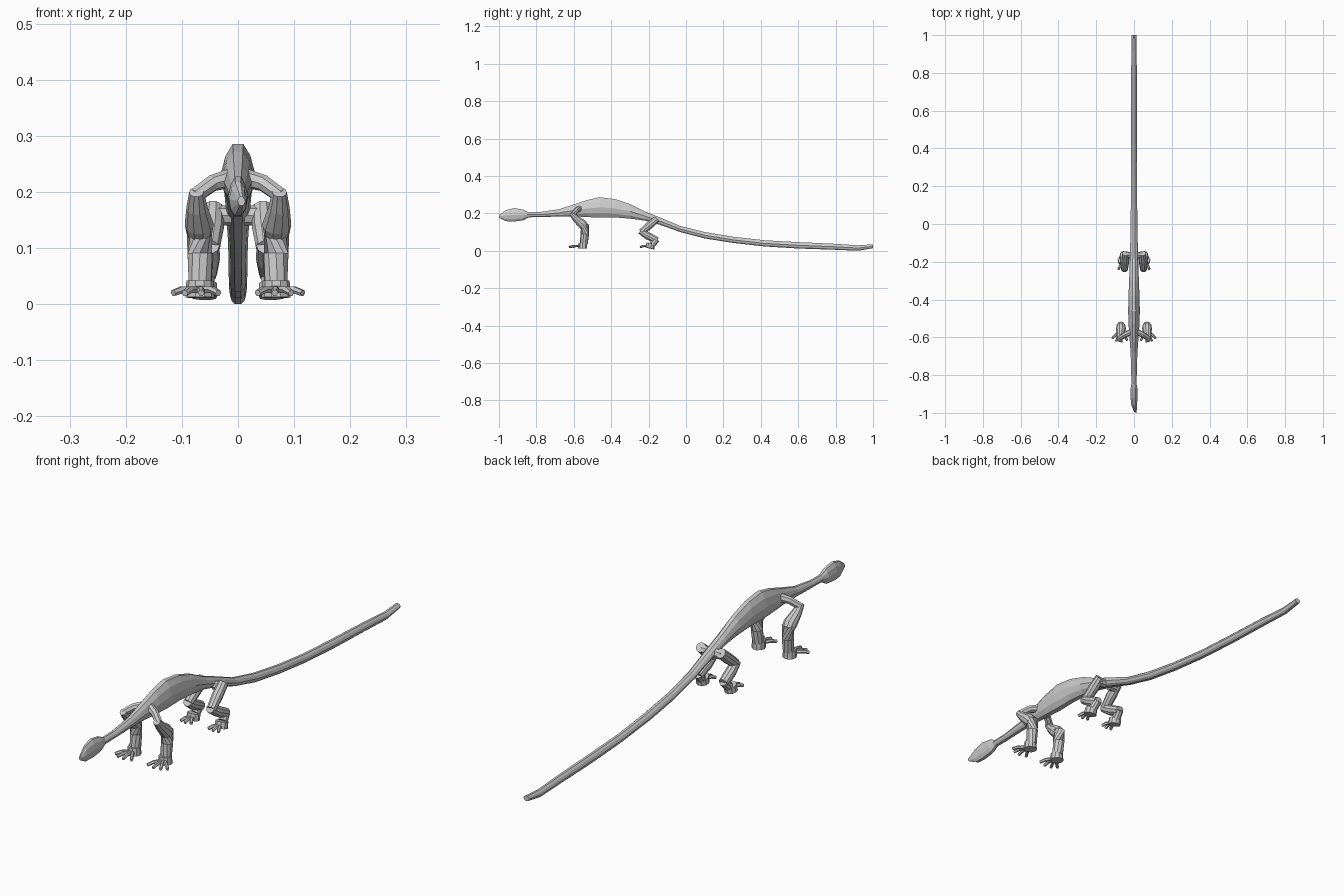
import bpy, bmesh, math
from mathutils import Vector


def skin_rings(bm, rings):
    """Bridge matching vertex rings and cap both ends."""
    loops = [[bm.verts.new(p) for p in r] for r in rings]
    n = len(loops[0])
    for a, b in zip(loops, loops[1:]):
        for i in range(n):
            j = (i + 1) % n
            bm.faces.new((a[i], a[j], b[j], b[i]))
    bm.faces.new(loops[0][::-1])
    bm.faces.new(loops[-1])


def tube(bm, stations, sides=8):
    """Straight or bent tube through (point, radius) stations."""
    pts = [Vector(p) for p, _ in stations]
    rings = []
    for i, (p, r) in enumerate(stations):
        d = pts[min(i + 1, len(pts) - 1)] - pts[max(i - 1, 0)]
        q = d.to_track_quat('Z', 'Y')
        rings.append([pts[i] + q @ Vector((r * math.cos(2 * math.pi * k / sides),
                                           r * math.sin(2 * math.pi * k / sides), 0))
                      for k in range(sides)])
    skin_rings(bm, rings)


def finish(name, bm, mirror=False):
    bmesh.ops.recalc_face_normals(bm, faces=bm.faces)
    me = bpy.data.meshes.new(name)
    bm.to_mesh(me)
    bm.free()
    ob = bpy.data.objects.new(name, me)
    bpy.context.collection.objects.link(ob)
    if mirror:
        ob.modifiers.new("mirror", 'MIRROR')
    return ob


SECTION = [(0.3, 1), (0.72, 0.6), (1, 0), (0.8, -0.6), (0.35, -1),
           (-0.35, -1), (-0.8, -0.6), (-1, 0), (-0.72, 0.6), (-0.3, 1)]


def loft(name, stations):
    """Loft along y from (y, top z, bottom z, half width)."""
    bm = bmesh.new()
    skin_rings(bm, [[(w * sx, y, (t + b) / 2 + (t - b) / 2 * sz) for sx, sz in SECTION]
                    for y, t, b, w in stations])
    return finish(name, bm)


# neck, arched torso and long tail
loft("body_and_tail", [
    (-0.88, .206, .178, .013), (-0.78, .207, .180, .015), (-0.68, .222, .183, .018),
    (-0.60, .247, .184, .024), (-0.53, .271, .180, .029), (-0.46, .286, .177, .031),
    (-0.38, .276, .178, .029), (-0.30, .250, .172, .026), (-0.22, .210, .161, .023),
    (-0.14, .178, .139, .021), (-0.03, .132, .100, .018), (0.10, .100, .066, .017),
    (0.25, .075, .042, .017), (0.42, .056, .023, .016), (0.60, .046, .012, .016),
    (0.78, .038, .006, .015), (0.92, .029, .000, .014), (1.0, .034, .014, .013)])

# wedge-shaped head
head = loft("head", [
    (-1.0, .192, .176, .007), (-0.96, .217, .158, .016), (-0.92, .228, .156, .018),
    (-0.87, .220, .162, .018), (-0.84, .204, .180, .012)])
for v in head.data.vertices:
    if v.co.y < -0.95:
        v.co.y += 0.4 * (0.007 - v.co.x) if v.co.y < -0.99 else -0.6 * v.co.x
        v.co.x += 0.006 if v.co.y < -0.98 else 0

# front legs: upper arm, flared forearm, shin, foot
bm = bmesh.new()
tube(bm, [((.012, -.57, .225), .017), ((.045, -.585, .216), .015), ((.077, -.605, .193), .014)])
tube(bm, [((.074, -.615, .200), .013), ((.073, -.590, .173), .019),
          ((.069, -.555, .143), .026), ((.069, -.540, .127), .023)], 10)
tube(bm, [((.069, -.541, .140), .024), ((.068, -.541, .090), .023), ((.067, -.547, .035), .021)], 10)
tube(bm, [((.068, -.552, .042), .024), ((.068, -.553, .012), .026)], 10)
finish("front_leg", bm, True)

# hind legs: thigh, shin, foot
bm = bmesh.new()
tube(bm, [((.012, -.165, .158), .018), ((.044, -.165, .158), .018)])
tube(bm, [((.044, -.155, .170), .019), ((.046, -.195, .136), .021), ((.050, -.238, .100), .018)], 10)
tube(bm, [((.050, -.245, .105), .017), ((.053, -.205, .080), .021), ((.056, -.155, .055), .019)], 10)
tube(bm, [((.056, -.155, .060), .016), ((.060, -.180, .034), .018)], 10)
tube(bm, [((.061, -.188, .038), .024), ((.062, -.194, .013), .025)], 10)
finish("hind_leg", bm, True)


# splayed toes
def toes(name, x, y, length, angles):
    bm = bmesh.new()
    for a in angles:
        d = Vector((math.sin(math.radians(a)), -math.cos(math.radians(a)), 0))
        base = Vector((x, y, .026))
        tube(bm, [(base + d * .015, .007), (base + d * length * .65, .007),
                  (base + d * length + Vector((0, 0, -.006)), .006)], 6)
    finish(name, bm, True)


toes("front_toes", .068, -.56, .066, (-30, -2, 24, 46))
toes("hind_toes", .061, -.196, .050, (-28, 0, 26))
